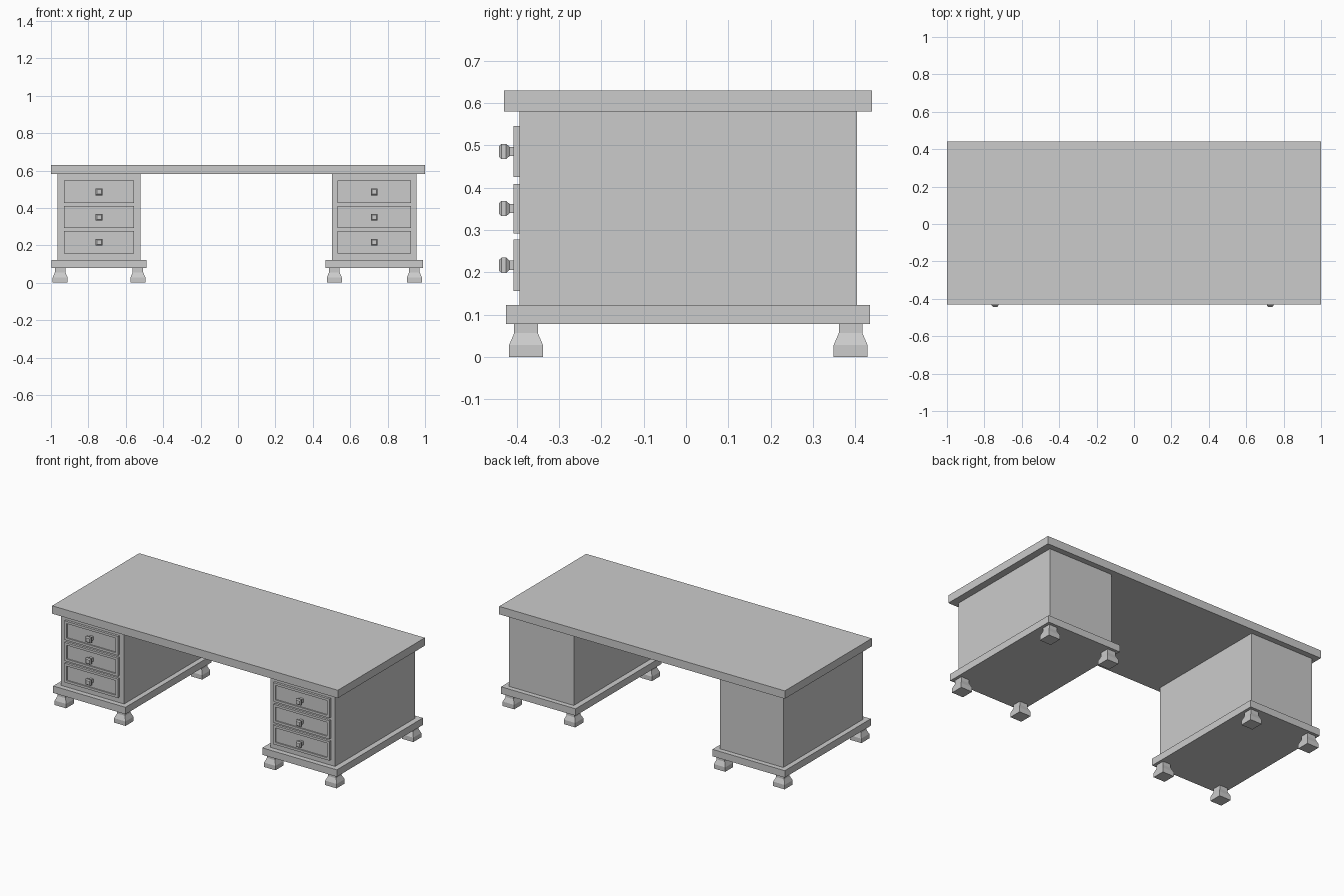
import bpy, bmesh

if "Cube" in bpy.data.objects:
    bpy.data.objects.remove(bpy.data.objects["Cube"])


def finish(name, bm):
    bmesh.ops.recalc_face_normals(bm, faces=bm.faces)
    me = bpy.data.meshes.new(name)
    bm.to_mesh(me)
    bm.free()
    ob = bpy.data.objects.new(name, me)
    bpy.context.collection.objects.link(ob)
    return ob


def add_box(bm, x0, x1, y0, y1, z0, z1):
    vs = bmesh.ops.create_cube(bm, size=1)["verts"]
    for v in vs:
        v.co.x = x1 if v.co.x > 0 else x0
        v.co.y = y1 if v.co.y > 0 else y0
        v.co.z = z1 if v.co.z > 0 else z0
    return vs


def box(name, *dims):
    bm = bmesh.new()
    add_box(bm, *dims)
    return finish(name, bm)


def square_stack(name, profile, place):
    """Loft square rings; profile holds (half width, distance along axis)."""
    bm = bmesh.new()
    rings = [[bm.verts.new(place(sx * r, sy * r, h))
              for sx, sy in ((-1, -1), (1, -1), (1, 1), (-1, 1))]
             for r, h in profile]
    for a, b in zip(rings, rings[1:]):
        for i in range(4):
            j = (i + 1) % 4
            bm.faces.new((a[i], a[j], b[j], b[i]))
    bm.faces.new(rings[0])
    bm.faces.new(rings[-1])
    return finish(name, bm)


def drawer(name, x0, x1, z0, z1):
    """Drawer front with a recessed panel."""
    bm = bmesh.new()
    add_box(bm, x0, x1, -0.408, -0.392, z0, z1)
    bm.faces.ensure_lookup_table()
    front = min(bm.faces, key=lambda f: f.calc_center_median().y)
    bmesh.ops.inset_region(bm, faces=[front], thickness=0.021)
    back = bmesh.ops.extrude_face_region(bm, geom=[front])
    bmesh.ops.translate(bm, vec=(0, 0.008, 0),
                        verts=[g for g in back["geom"] if isinstance(g, bmesh.types.BMVert)])
    if front.is_valid:
        bm.faces.remove(front)
    return finish(name, bm)


FOOT = [(0.04, 0), (0.04, 0.028), (0.028, 0.056), (0.028, 0.079)]
KNOB = [(0.011, -0.399), (0.011, -0.417), (0.018, -0.425), (0.018, -0.436), (0.012, -0.4425)]
DRAWERS = [(0.156, 0.277), (0.292, 0.409), (0.425, 0.546)]

# Desk top
box("desk_top", -1, 1, -0.43, 0.44, 0.58, 0.63)

# Pedestals: centre, half widths of carcass, plinth, drawers, and foot spacing
for side, cx, wc, wp, wd, wf in (("left", -0.743, 0.221, 0.253, 0.187, 0.208),
                                 ("right", 0.729, 0.226, 0.261, 0.196, 0.214)):
    box(side + "_carcass", cx - wc, cx + wc, -0.393, 0.404, 0.121, 0.581)
    box(side + "_plinth", cx - wp, cx + wp, -0.4255, 0.435, 0.078, 0.122)

    # Drawers and square knobs
    for i, (z0, z1) in enumerate(DRAWERS):
        drawer(f"{side}_drawer_{i + 1}", cx - wd, cx + wd, z0, z1)
        zc = (z0 + z1) / 2
        square_stack(f"{side}_knob_{i + 1}", KNOB,
                     lambda a, b, h: (cx + a, h, zc + b))

    # Feet
    for sx, xname in ((-1, "left"), (1, "right")):
        for y, yname in ((-0.378, "front"), (0.389, "back")):
            square_stack(f"{side}_pedestal_{yname}_{xname}_foot", FOOT,
                         lambda a, b, h: (cx + sx * wf + a, y + b, h))
